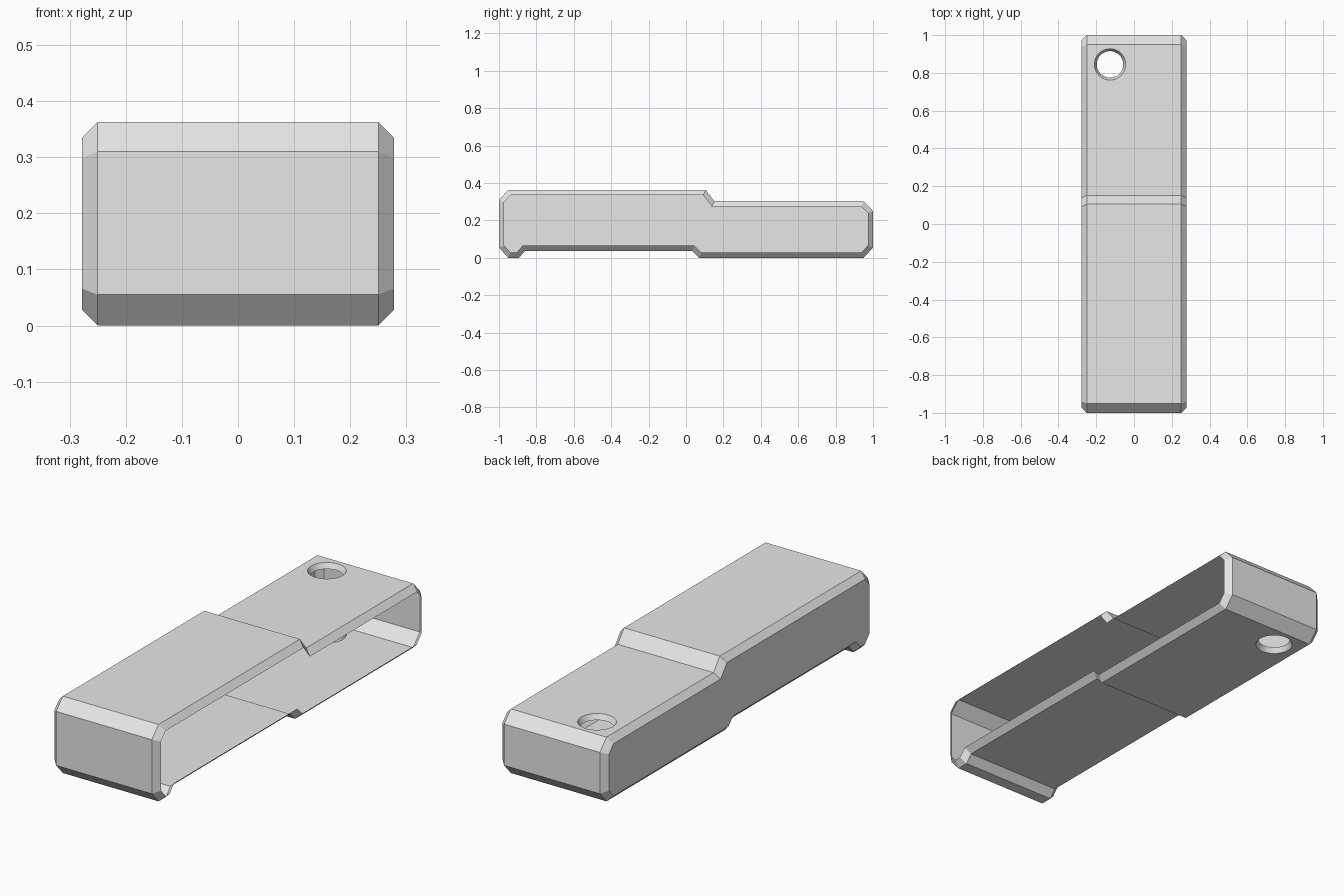
import bpy, bmesh, math
from mathutils import Vector

if "Cube" in bpy.data.objects:
    bpy.data.objects.remove(bpy.data.objects["Cube"])

BEVEL = 0.028          # chamfer along the two long sides
HALF = 0.25            # half width of the flat top and bottom
SEGS = 48

grey = bpy.data.materials.new("light grey")
grey.diffuse_color = (0.8, 0.8, 0.8, 1)
grey.use_nodes = True
grey.node_tree.nodes["Principled BSDF"].inputs["Base Color"].default_value = grey.diffuse_color

# Side profile (y, z), from the lower front edge up, over the top and back below
profile = [(-1, .055), (-1, .31), (-.95, .363), (.105, .363), (.152, .303),
           (.95, .303), (1, .25), (1, .055), (.95, 0), (.07, 0),
           (.033, .037), (-.861, .037), (-.893, 0), (-.95, 0)]
HOLED = {4: 1, 8: -1}  # profile segments with a hole: top and bottom of the rear half


def inset(points, dist):
    """Mitred inward offset of the clockwise profile."""
    pts = [Vector(p) for p in points]
    out = []
    for i, p in enumerate(pts):
        d1 = (p - pts[i - 1]).normalized()
        d2 = (pts[(i + 1) % len(pts)] - p).normalized()
        n1, n2 = Vector((d1.y, -d1.x)), Vector((d2.y, -d2.x))
        out.append(p + (n1 + n2) * dist / (1 + n1.dot(n2)))
    return out


def ring(bm, radius, z):
    return [bm.verts.new((-.127 + radius * math.cos(a), .845 + radius * math.sin(a), z))
            for a in (2 * math.pi * k / SEGS for k in range(SEGS))]


def holed_panel(bm, corners, side):
    """Flat panel with a countersunk round hole; side is 1 for up, -1 for down."""
    z = corners[0].co.z
    rim = ring(bm, .083, z)
    edges = []
    for loop in (corners, rim):
        for k, v in enumerate(loop):
            w = loop[(k + 1) % len(loop)]
            edges.append(bm.edges.get((v, w)) or bm.edges.new((v, w)))
    res = bmesh.ops.triangle_fill(bm, edges=edges, use_beauty=True, normal=(0, 0, side))
    faces = [g for g in res["geom"] if isinstance(g, bmesh.types.BMFace)]
    lip = ring(bm, .070, z - side * .025)
    for k in range(SEGS):
        n = (k + 1) % SEGS
        f = bm.faces.new((rim[k], rim[n], lip[n], lip[k]))
        f.smooth = True
        faces.append(f)
    for f in faces:
        f.normal_update()
        if f.normal.z * side < 0:
            f.normal_flip()


# Hollow shell: chamfer, flat strip, chamfer; closed on the left, open on the right
bm = bmesh.new()
small = inset(profile, BEVEL)
sections = [[bm.verts.new((x, p[0], p[1])) for p in pts]
            for x, pts in ((-HALF - BEVEL, small), (-HALF, profile),
                           (HALF, profile), (HALF + BEVEL, small))]
count = len(profile)
for s in range(3):
    a, b = sections[s], sections[s + 1]
    for i in range(count):
        j = (i + 1) % count
        quad = (a[i], b[i], b[j], a[j])
        if s == 1 and i in HOLED:
            holed_panel(bm, quad, HOLED[i])
        else:
            bm.faces.new(quad)
bm.faces.new(sections[0])

mesh = bpy.data.meshes.new("shell")
bm.to_mesh(mesh)
bm.free()
mesh.materials.append(grey)
shell = bpy.data.objects.new("shell", mesh)
bpy.context.collection.objects.link(shell)
bpy.context.view_layer.objects.active = shell
shell.select_set(True)
bpy.ops.object.shade_smooth_by_angle(angle=math.radians(25))
